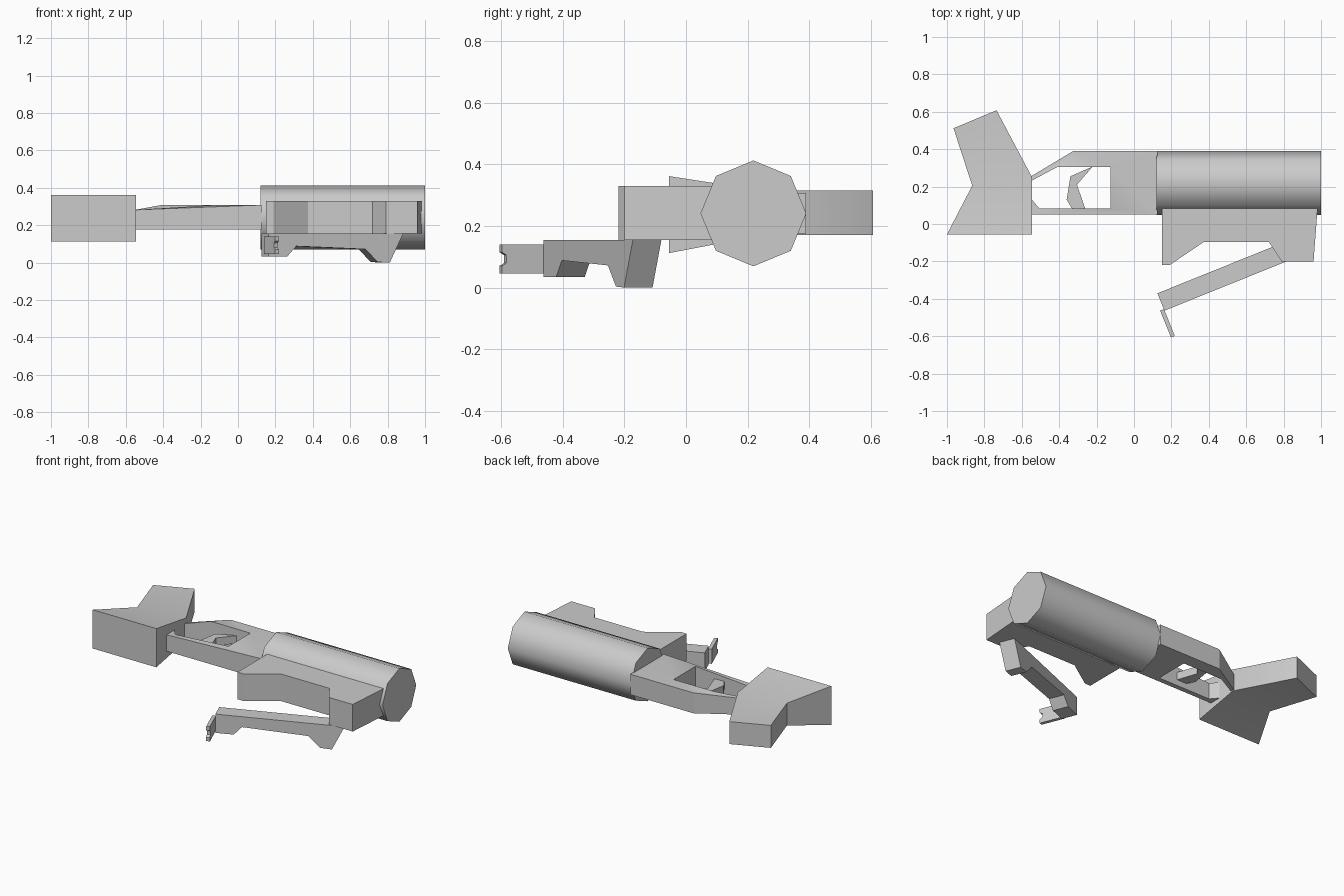
import bpy, bmesh
from math import cos, sin, pi, radians
from mathutils import Vector

if "Cube" in bpy.data.objects:
    bpy.data.objects.remove(bpy.data.objects["Cube"])


def loft(name, loop_a, loop_b, smooth=30):
    """Closed solid between two matching outlines."""
    bm = bmesh.new()
    a = [bm.verts.new(p) for p in loop_a]
    b = [bm.verts.new(p) for p in loop_b]
    n = len(a)
    caps = [bm.faces.new(a), bm.faces.new(b)]
    for i in range(n):
        j = (i + 1) % n
        bm.faces.new((a[i], a[j], b[j], b[i]))
    bmesh.ops.recalc_face_normals(bm, faces=bm.faces)
    bmesh.ops.triangulate(bm, faces=caps)
    mesh = bpy.data.meshes.new(name)
    bm.to_mesh(mesh)
    bm.free()
    obj = bpy.data.objects.new(name, mesh)
    bpy.context.collection.objects.link(obj)
    bpy.ops.object.select_all(action='DESELECT')
    obj.select_set(True)
    bpy.context.view_layer.objects.active = obj
    bpy.ops.object.shade_smooth_by_angle(angle=radians(smooth))
    return obj


def slab(name, outline, low, high):
    """Plan outline raised between two heights (functions of x, y)."""
    return loft(name, [(x, y, low(x, y)) for x, y in outline],
                [(x, y, high(x, y)) for x, y in outline])


def plate(name, profile, origin, direction, width):
    """Upright (distance, z) profile along a plan direction, given a width."""
    u = Vector((*direction, 0)).normalized()
    side = Vector((-u.y, u.x, 0)) * width / 2
    pts = [Vector((*origin, 0)) + u * s + Vector((0, 0, z)) for s, z in profile]
    return loft(name, [p - side for p in pts], [p + side for p in pts])


# Eight-sided barrel
ring = [(0.219 + 0.172 * cos(k * pi / 4), 0.241 + 0.172 * sin(k * pi / 4)) for k in range(8)]
loft("barrel", [(0.12, y, z) for y, z in ring], [(1.0, y, z) for y, z in ring], 50)

# Stock, thicker along its front edge
slab("stock",
     [(-1, -0.055), (-0.545, -0.055), (-0.545, 0.25), (-0.735, 0.608),
      (-0.965, 0.512), (-0.865, 0.205)],
     lambda x, y: 0.112 if y < 0 else 0.17,
     lambda x, y: 0.362 if y < 0 else 0.315)

# Receiver with open trigger guard, lower toward the stock
slab("receiver",
     [(0.125, 0.05), (0.125, 0.39), (-0.325, 0.39), (-0.55, 0.255), (-0.55, 0.23),
      (-0.41, 0.305), (-0.125, 0.305), (-0.125, 0.082), (-0.505, 0.082),
      (-0.55, 0.135), (-0.55, 0.05)],
     lambda x, y: 0.176,
     lambda x, y: 0.282 if x < -0.5 else 0.308)

# Trigger
slab("trigger",
     [(-0.22, 0.308), (-0.34, 0.255), (-0.36, 0.13), (-0.33, 0.08),
      (-0.26, 0.08), (-0.305, 0.21)],
     lambda x, y: 0.215, lambda x, y: 0.265)

# Foregrip beside the barrel
slab("foregrip",
     [(0.15, 0.13), (0.15, -0.22), (0.19, -0.22), (0.375, -0.095), (0.72, -0.095),
      (0.79, -0.2), (0.96, -0.2), (0.985, 0.13)],
     lambda x, y: 0.155, lambda x, y: 0.33)

# Folding support arm with a foot
plate("support_arm",
      [(0, 0.155), (0, 0.034), (0.11, 0.034), (0.16, 0.088), (0.56, 0.072),
       (0.63, 0.003), (0.70, 0), (0.777, 0.155)],
      (0.144, -0.417), (0.927, 0.374), 0.1)

# Notched end plate
plate("end_plate",
      [(0, 0.045), (0.155, 0.045), (0.155, 0.07), (0.138, 0.08), (0.138, 0.105),
       (0.155, 0.115), (0.155, 0.14), (0, 0.14)],
      (0.15, -0.459), (0.374, -0.927), 0.022)
